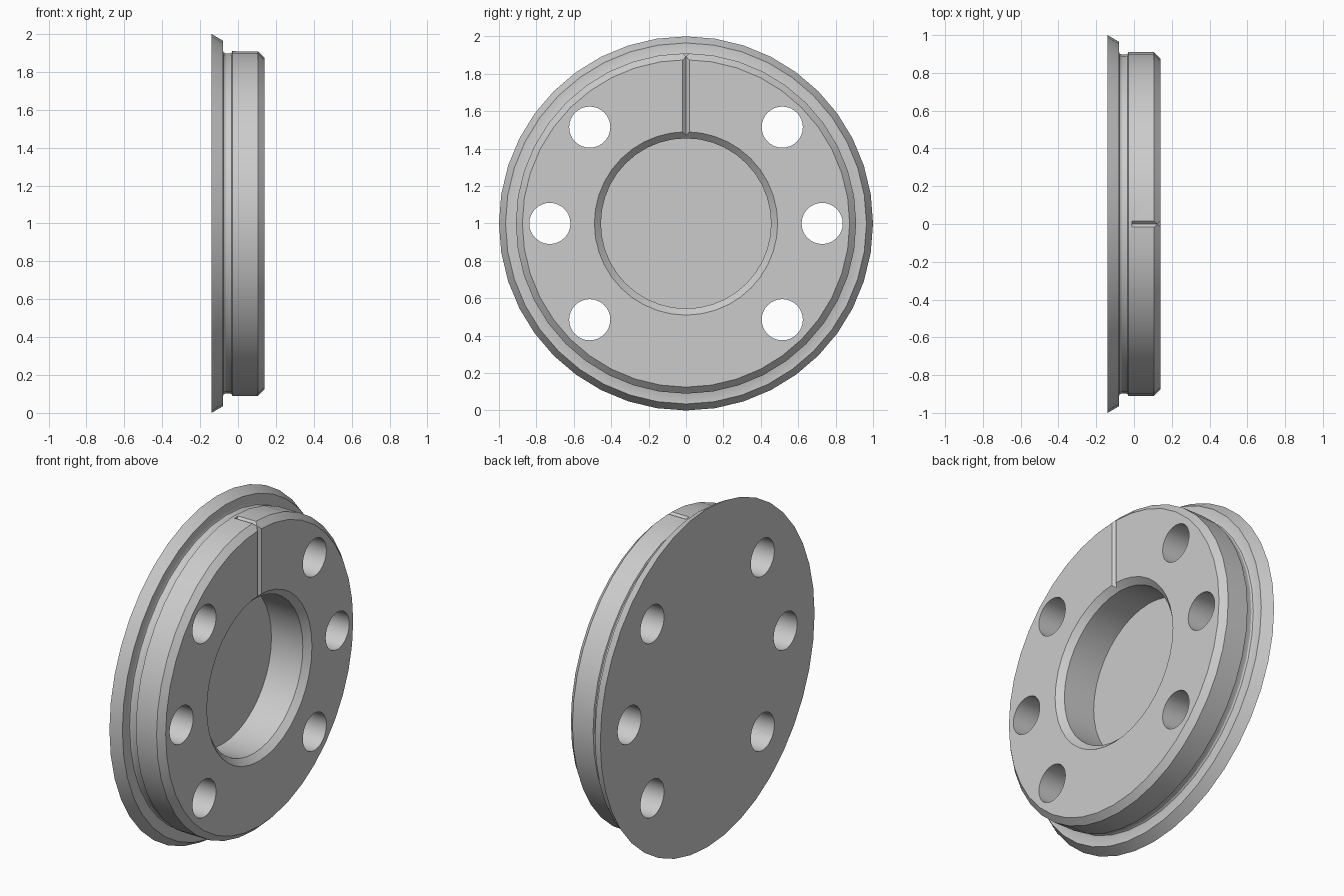
import bpy, bmesh, math
from mathutils import Matrix, Vector

cube = bpy.data.objects.get("Cube")
if cube:
    bpy.data.objects.remove(cube, do_unlink=True)

grey = bpy.data.materials.new("plain_grey")
grey.use_nodes = True
colour = (0.6, 0.6, 0.6, 1)
grey.diffuse_color = colour
grey.node_tree.nodes["Principled BSDF"].inputs["Base Color"].default_value = colour

CENTRE = Vector((0, 0, 1))


def make_object(name, bm):
    bmesh.ops.recalc_face_normals(bm, faces=bm.faces)
    mesh = bpy.data.meshes.new(name)
    bm.to_mesh(mesh)
    bm.free()
    mesh.materials.append(grey)
    ob = bpy.data.objects.new(name, mesh)
    bpy.context.collection.objects.link(ob)
    return ob


def lathe(name, profile, sides):
    """Turn (x, radius) points about the x axis into a closed solid."""
    bm = bmesh.new()
    rings = []
    for x, r in profile:
        ring = []
        for i in range(sides):
            a = math.tau * i / sides
            ring.append(bm.verts.new((x, r * math.sin(a), 1 + r * math.cos(a))))
        rings.append(ring)
    for a, b in zip(rings, rings[1:]):
        for i in range(sides):
            j = (i + 1) % sides
            bm.faces.new((a[i], a[j], b[j], b[i]))
    bm.faces.new(rings[0])
    bm.faces.new(rings[-1])
    return make_object(name, bm)


def v_bar(name, centre, size):
    """Box turned 45 degrees about its long axis, to cut a V groove."""
    bm = bmesh.new()
    bmesh.ops.create_cube(bm, size=1, matrix=Matrix.Diagonal((*size, 1)))
    axis = "X" if size[0] > size[2] else "Z"
    turn = Matrix.Rotation(math.pi / 4, 4, axis)
    bmesh.ops.transform(bm, matrix=Matrix.Translation(centre) @ turn, verts=bm.verts)
    return make_object(name, bm)


# Flange, relief groove and chamfered boss
disc = lathe("flanged_disc", [
    (-0.14, 1.0), (-0.08, 0.965), (-0.08, 0.912), (-0.076, 0.903), (-0.067, 0.898),
    (-0.043, 0.898), (-0.034, 0.901), (-0.03, 0.91), (0.105, 0.91), (0.14, 0.875)], 40)

# Blind bore with a chamfered mouth
cutters = [lathe("bore_cutter", [
    (-0.1, 0.455), (0.105, 0.455), (0.14, 0.49), (0.2, 0.55)], 40)]

# Six through holes
for angle in (-45, 0, 45, 135, 180, 225):
    hole = lathe("hole_cutter", [(-0.3, 0.11), (0.3, 0.11)], 32)
    a = math.radians(angle)
    hole.data.transform(Matrix.Translation((0, 0.728 * math.cos(a), 0.728 * math.sin(a))))
    cutters.append(hole)

# V-shaped index mark across the face and over the rim
side = 0.018 * math.sqrt(2)
cutters.append(v_bar("face_mark_cutter", (0.14, 0, 1.68), (side, side, 0.5)))
cutters.append(v_bar("rim_mark_cutter", (0.09, 0, 1.91), (0.2, side, side)))

bpy.context.view_layer.objects.active = disc
for cutter in cutters:
    cutter.hide_render = True
    mod = disc.modifiers.new("cut", "BOOLEAN")
    mod.operation = "DIFFERENCE"
    mod.solver = "EXACT"
    mod.object = cutter
    bpy.ops.object.modifier_apply(modifier=mod.name)
    bpy.data.objects.remove(cutter, do_unlink=True)

bpy.ops.object.select_all(action="DESELECT")
disc.select_set(True)
bpy.ops.object.shade_smooth_by_angle(angle=math.radians(25))
